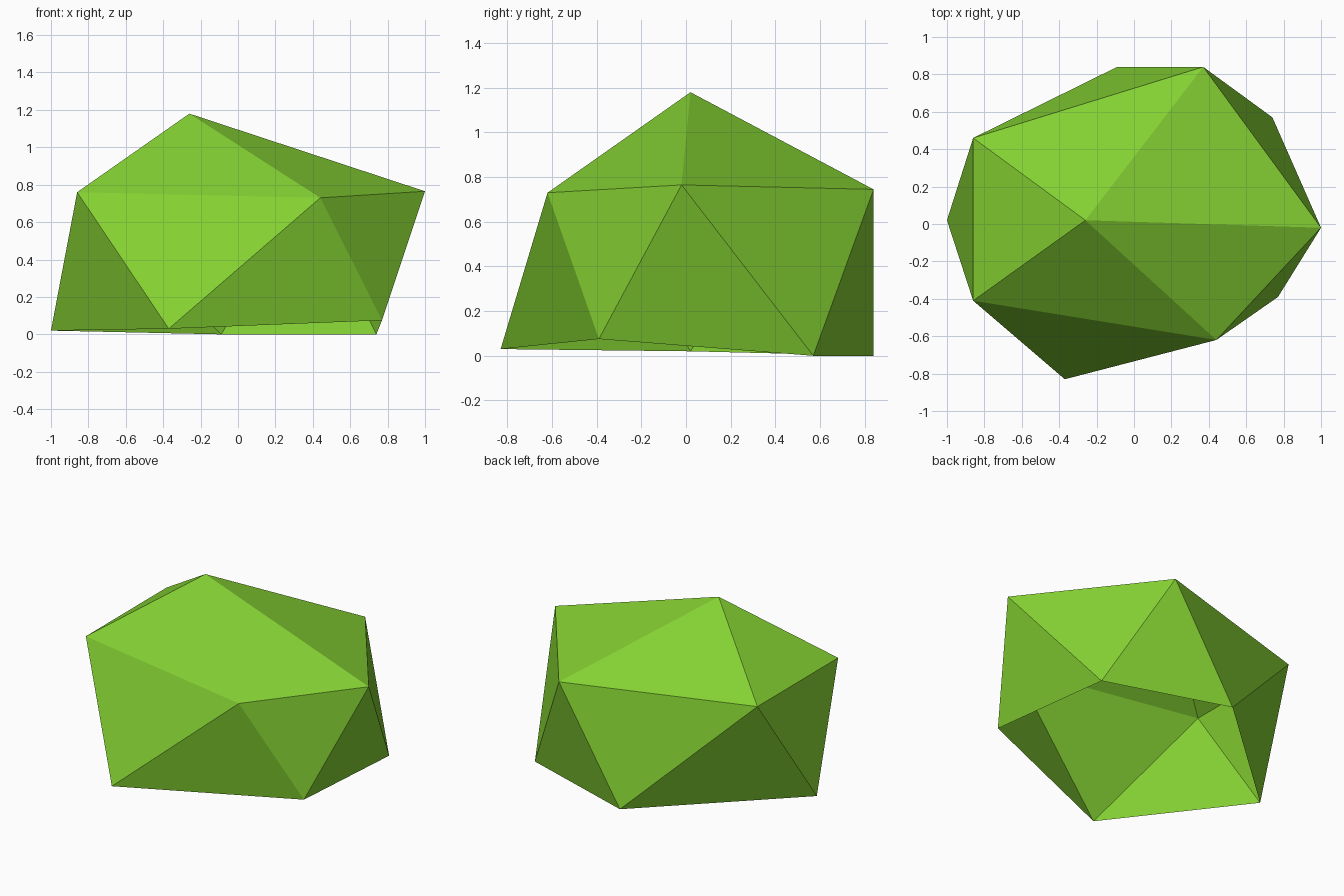
import bpy, bmesh

if "Cube" in bpy.data.objects:
    bpy.data.objects.remove(bpy.data.objects["Cube"])

# leaf colour
green = bpy.data.materials.new("leaf green")
green.diffuse_color = (0.23, 0.63, 0.032, 1)
green.use_nodes = True
green.node_tree.nodes["Principled BSDF"].inputs["Base Color"].default_value = green.diffuse_color

# irregular faceted bush: crown point, shoulder ring and ground ring
crown = (-0.26, 0.02, 1.18)
shoulder = [(-0.86, 0.46, 0.76), (-0.86, -0.41, 0.76), (0.44, -0.62, 0.73),
            (1.0, -0.02, 0.765), (0.37, 0.84, 0.745)]
ground = [(-1.0, 0.02, 0.02), (-0.37, -0.83, 0.03), (0.77, -0.39, 0.075),
          (0.74, 0.57, 0.0), (-0.09, 0.84, 0.0)]

bm = bmesh.new()
top = bm.verts.new(crown)
up = [bm.verts.new(p) for p in shoulder]
low = [bm.verts.new(p) for p in ground]

# crown fan and alternating side triangles; the underside is open
for i in range(5):
    j = (i + 1) % 5
    bm.faces.new((top, up[i], up[j]))
    bm.faces.new((up[i], low[i], up[j]))
    bm.faces.new((low[i], low[j], up[j]))

mesh = bpy.data.meshes.new("bush")
bm.to_mesh(mesh)
bm.free()
mesh.materials.append(green)
bush = bpy.data.objects.new("bush", mesh)
bpy.context.collection.objects.link(bush)
